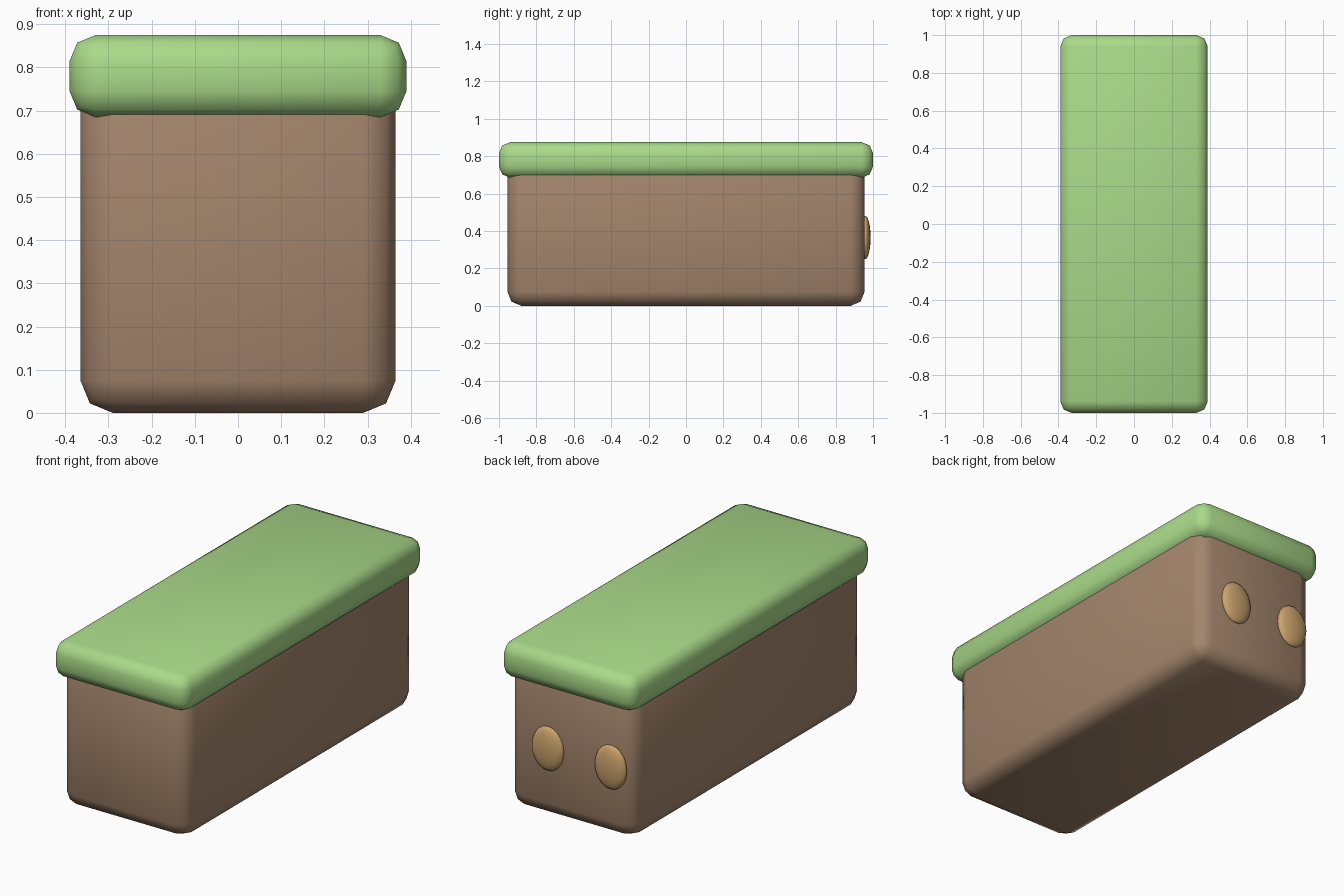
import bpy

if "Cube" in bpy.data.objects:
    bpy.data.objects.remove(bpy.data.objects["Cube"])


def material(name, color):
    m = bpy.data.materials.new(name)
    m.diffuse_color = (*color, 1)
    m.use_nodes = True
    m.node_tree.nodes["Principled BSDF"].inputs["Base Color"].default_value = m.diffuse_color
    return m


def finish(obj, name, mat):
    obj.name = name
    obj.data.materials.append(mat)
    bpy.ops.object.shade_smooth()


def rounded_box(name, half_x, half_y, z0, z1, bevel, mat):
    bpy.ops.mesh.primitive_cube_add(size=1, location=(0, 0, (z0 + z1) / 2))
    obj = bpy.context.object
    obj.scale = (2 * half_x, 2 * half_y, z1 - z0)
    bpy.ops.object.transform_apply(location=False, rotation=False, scale=True)
    mod = obj.modifiers.new("rounding", 'BEVEL')
    mod.width = bevel
    mod.segments = 2
    finish(obj, name, mat)


soil = material("soil", (0.37, 0.235, 0.15))
grass = material("grass", (0.40, 0.70, 0.25))
tan = material("tan", (0.60, 0.37, 0.15))

# Block body, its top buried in the slab, and the overhanging slab
rounded_box("soil_body", 0.365, 0.955, 0.0, 0.78, 0.075, soil)
rounded_box("grass_slab", 0.39, 1.0, 0.685, 0.875, 0.06, grass)

# Two flattened pebbles in the back face
for i, x in enumerate((0.133, -0.233)):
    bpy.ops.mesh.primitive_uv_sphere_add(segments=16, ring_count=10, radius=1,
                                         location=(x, 0.958, 0.365))
    pebble = bpy.context.object
    pebble.scale = (0.093, 0.029, 0.116)
    bpy.ops.object.transform_apply(location=False, rotation=False, scale=True)
    finish(pebble, f"pebble_{i + 1}", tan)
